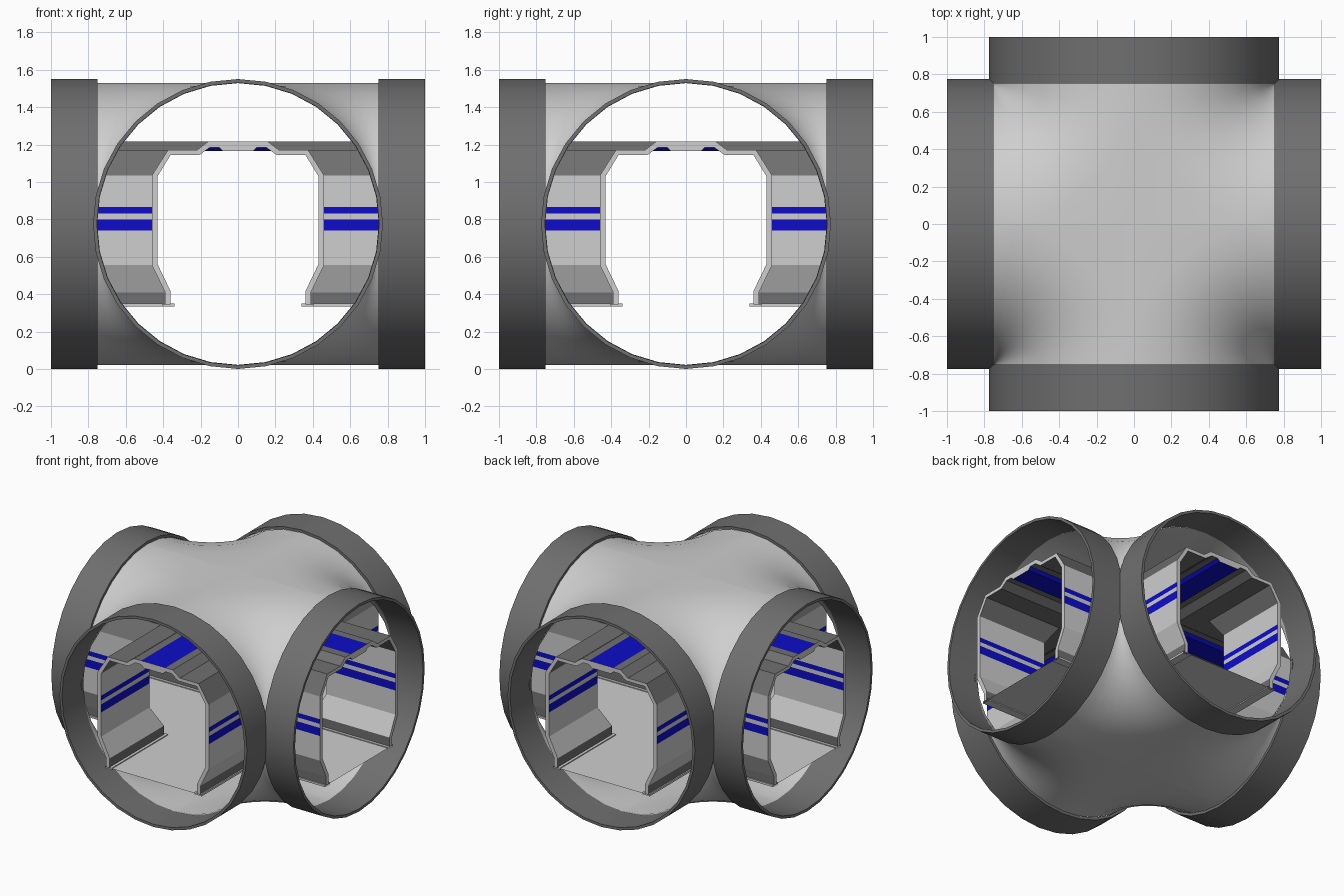
import bpy, bmesh, math
from mathutils import Matrix, Vector

if "Cube" in bpy.data.objects:
    bpy.data.objects.remove(bpy.data.objects["Cube"])

ZC = 0.775          # height of the tube axes
SIDES = 32


def material(name, rgb):
    m = bpy.data.materials.new(name)
    m.diffuse_color = (*rgb, 1)
    m.use_nodes = True
    m.node_tree.nodes["Principled BSDF"].inputs["Base Color"].default_value = m.diffuse_color
    return m


LIGHT = material("light_grey", (0.62, 0.62, 0.62))
DARK = material("dark_grey", (0.16, 0.16, 0.16))
BLUE = material("stripe_blue", (0.004, 0.004, 0.58))


def finish(name, bm, mats, smooth=None):
    bmesh.ops.remove_doubles(bm, verts=bm.verts[:], dist=1e-4)
    bmesh.ops.dissolve_degenerate(bm, edges=bm.edges[:], dist=1e-4)
    bmesh.ops.recalc_face_normals(bm, faces=bm.faces[:])
    me = bpy.data.meshes.new(name)
    bm.to_mesh(me)
    bm.free()
    for m in mats:
        me.materials.append(m)
    ob = bpy.data.objects.new(name, me)
    bpy.context.collection.objects.link(ob)
    if smooth:
        bpy.ops.object.select_all(action='DESELECT')
        ob.select_set(True)
        bpy.context.view_layer.objects.active = ob
        bpy.ops.object.shade_smooth_by_angle(angle=math.radians(smooth))
    return ob


def face(bm, pts, mat=0):
    f = bm.faces.new([bm.verts.new(p) for p in pts])
    f.material_index = mat


# Outer shell: two crossing tubes, each inner corner rounded by a quarter arc
bm = bmesh.new()
R = L = 0.753
STEPS = 10
for sx in (1, -1):
    for sy in (1, -1):
        rows = []
        for i in range(SIDES // 2 + 1):
            t = math.pi * (i / (SIDES // 2) - 0.5)
            c = R * math.cos(t)
            w = L - c
            z = ZC + R * math.sin(t)
            rows.append([Vector((sx * (L - w * math.cos(a)), sy * (L - w * math.sin(a)), z))
                         for a in (math.pi / 2 * k / STEPS for k in range(STEPS + 1))])
        for r0, r1 in zip(rows, rows[1:]):
            for k in range(STEPS):
                face(bm, (r0[k], r0[k + 1], r1[k + 1], r1[k]))
        # flat star-shaped crown and belly
        for row in (rows[0], rows[-1]):
            for k in range(STEPS):
                face(bm, ((0, 0, row[0].z), row[k], row[k + 1]))
finish("outer_shell", bm, [LIGHT], 40)

# Four end collars
for n, name in enumerate(("right", "back", "left", "front")):
    bm = bmesh.new()
    section = [(0.75, 0.775), (1.0, 0.775), (1.0, 0.755), (0.75, 0.755)]
    rot = Matrix.Rotation(n * math.pi / 2, 3, 'Z')
    for i in range(SIDES):
        a, b = (2 * math.pi * (i + d) / SIDES for d in (0, 1))
        for j in range(4):
            (x0, r0), (x1, r1) = section[j], section[(j + 1) % 4]
            face(bm, [rot @ Vector((x, r * math.cos(t), ZC + r * math.sin(t)))
                      for x, r, t in ((x0, r0, a), (x1, r1, a), (x1, r1, b), (x0, r0, b))])
    finish(name + "_collar", bm, [DARK], 30)


def sweep(bm, profile, mats):
    """Run a half profile along all four arms, mitred where the arms meet."""
    for n in range(4):
        rot = Matrix.Rotation(n * math.pi / 2, 3, 'Z')
        for s in (1, -1):
            for (c0, z0), (c1, z1), m in zip(profile, profile[1:], mats):
                face(bm, [rot @ Vector(p) for p in
                          ((c0, s * c0, z0), (1, s * c0, z0), (1, s * c1, z1), (c1, s * c1, z1))], m)


# Corridor walls and roof: outer and inner skin with end faces
heights = (0.74, 0.80, 0.83, 0.865)     # stripe edges
outer = [(0.39, 0.345), (0.39, 0.41), (0.46, 0.555)] + [(0.46, z) for z in heights] + \
        [(0.46, 1.035), (0.375, 1.17), (0.22, 1.17), (0.16, 1.215), (0.10, 1.215), (0.08, 1.215), (0, 1.215)]
inner = [(0.36, 0.345), (0.36, 0.415), (0.43, 0.56)] + [(0.43, z) for z in heights] + \
        [(0.43, 1.03), (0.36, 1.145), (0.205, 1.145), (0.15, 1.185), (0.10, 1.185), (0.08, 1.165), (0, 1.165)]
mats = [1, 0, 0, 2, 0, 2, 0, 1, 1, 1, 1, 2, 2]
bm = bmesh.new()
sweep(bm, outer, mats)
sweep(bm, inner, mats)
for n in range(4):
    rot = Matrix.Rotation(n * math.pi / 2, 3, 'Z')
    for s in (1, -1):
        for i in range(len(outer) - 1):
            ring = (outer[i], outer[i + 1], inner[i + 1], inner[i])
            face(bm, [rot @ Vector((1, s * c, z)) for c, z in ring])
finish("corridor_walls", bm, [LIGHT, DARK, BLUE])

# Foot rails under the walls
bm = bmesh.new()
sweep(bm, [(0.34, 0.335), (0.40, 0.335), (0.40, 0.35), (0.34, 0.35), (0.34, 0.335)], [0] * 4)
finish("foot_rails", bm, [LIGHT])

# Cross-shaped floor
bm = bmesh.new()
F, Z = 0.36, 0.343
face(bm, ((-F, -F, Z), (F, -F, Z), (F, F, Z), (-F, F, Z)))
for n in range(4):
    rot = Matrix.Rotation(n * math.pi / 2, 3, 'Z')
    face(bm, [rot @ Vector(p) for p in ((F, -F, Z), (1, -F, Z), (1, F, Z), (F, F, Z))])
finish("floor", bm, [LIGHT])
